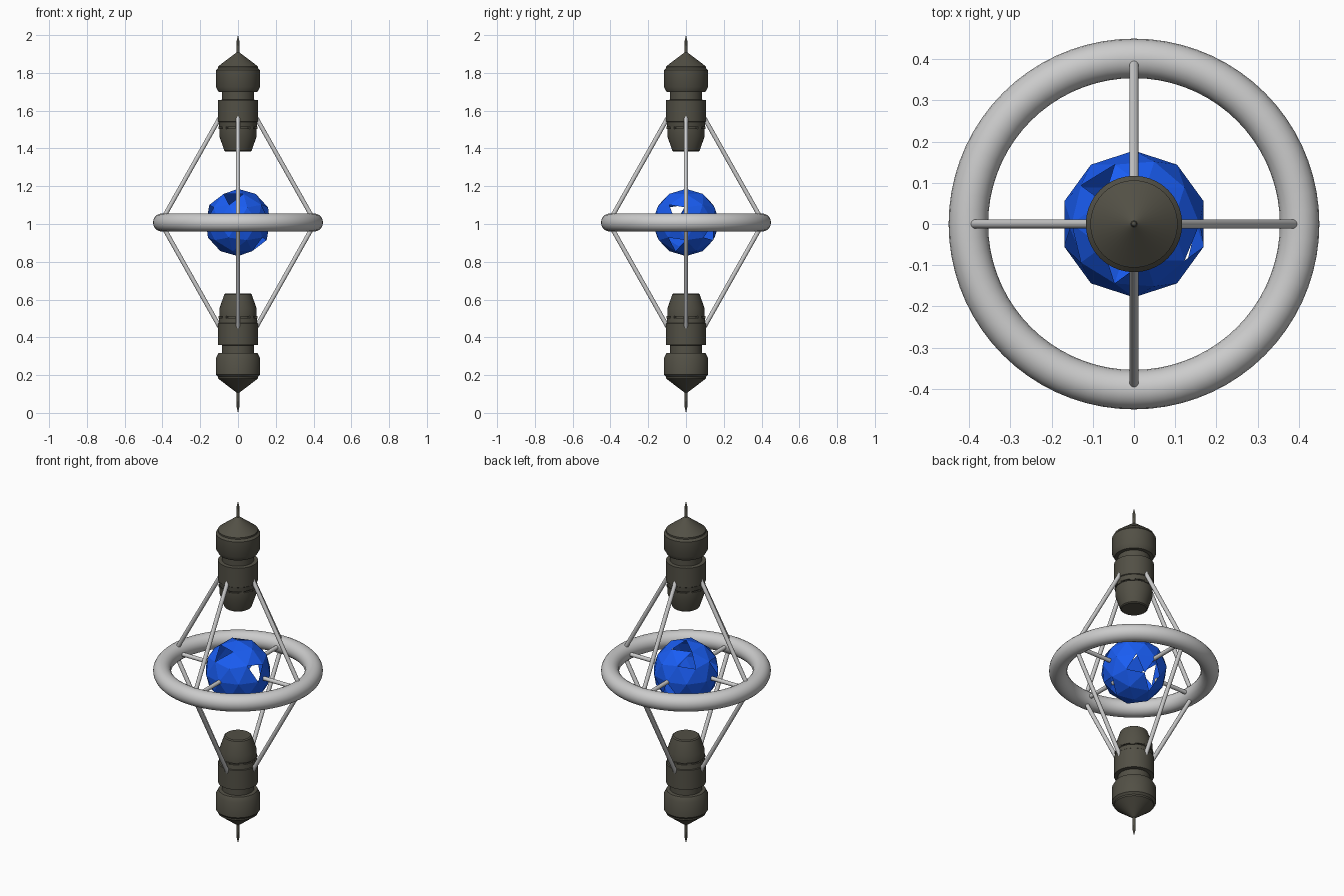
import bpy, bmesh, math
from mathutils import Vector

if "Cube" in bpy.data.objects:
    bpy.data.objects.remove(bpy.data.objects["Cube"])

CZ = 1.008          # height of the ring and core


def material(name, col):
    m = bpy.data.materials.new(name)
    m.diffuse_color = (*col, 1)
    m.use_nodes = True
    m.node_tree.nodes["Principled BSDF"].inputs["Base Color"].default_value = m.diffuse_color
    return m


DARK = material("dark_metal", (0.085, 0.08, 0.06))
BLUE = material("blue_core", (0.01, 0.11, 0.9))


def finish(bm, name, mat=None, smooth=True):
    bmesh.ops.recalc_face_normals(bm, faces=bm.faces)
    me = bpy.data.meshes.new(name)
    bm.to_mesh(me)
    bm.free()
    ob = bpy.data.objects.new(name, me)
    bpy.context.collection.objects.link(ob)
    if mat:
        me.materials.append(mat)
    if smooth:
        bpy.ops.object.select_all(action='DESELECT')
        ob.select_set(True)
        bpy.context.view_layer.objects.active = ob
        bpy.ops.object.shade_smooth_by_angle(angle=math.radians(30))
    return ob


def lathe(name, profile, mat, segs=40):
    bm = bmesh.new()
    vs = [bm.verts.new((r, 0, z)) for r, z in profile]
    edges = [bm.edges.new(p) for p in zip(vs, vs[1:])]
    bmesh.ops.spin(bm, geom=vs + edges, axis=(0, 0, 1), cent=(0, 0, 0),
                   angle=math.tau, steps=segs)
    bmesh.ops.remove_doubles(bm, verts=bm.verts, dist=1e-5)
    return finish(bm, name, mat)


def rod(name, a, b, r):
    a, b = Vector(a), Vector(b)
    bm = bmesh.new()
    bmesh.ops.create_cone(bm, segments=16, radius1=r, radius2=r,
                          depth=(b - a).length, cap_ends=True)
    q = Vector((0, 0, 1)).rotation_difference(b - a)
    for v in bm.verts:
        v.co = q @ v.co + (a + b) / 2
    return finish(bm, name)


# end pods: heights measured from the ring plane, mirrored up and down
POD = [(0, 0.376), (0.066, 0.376), (0.073, 0.381), (0.098, 0.455),
       (0.098, 0.498), (0.090, 0.498), (0.090, 0.506), (0.099, 0.506),
       (0.102, 0.532), (0.106, 0.535), (0.106, 0.648), (0.085, 0.650),
       (0.085, 0.690), (0.103, 0.692), (0.117, 0.718), (0.117, 0.806),
       (0.106, 0.817), (0.106, 0.826), (0.008, 0.900), (0, 0.900)]

for side, s in (("upper", 1), ("lower", -1)):
    lathe(side + "_pod", [(r, CZ + s * z) for r, z in POD], DARK)
    tip = 2.0 if s > 0 else 0.0
    lathe(side + "_needle", [(0, CZ + s * 0.88), (0.008, CZ + s * 0.88),
                             (0.007, tip - s * 0.03), (0, tip)], DARK, 12)
    # small ports round the pod collar
    bm = bmesh.new()
    for i in range(8):
        a = math.tau * i / 8
        vs = bmesh.ops.create_cube(bm, size=1)["verts"]
        bmesh.ops.scale(bm, verts=vs, vec=(0.016, 0.026, 0.012))
        bmesh.ops.translate(bm, verts=vs, vec=(0.094, 0, CZ + s * 0.502))
        for v in vs:
            x, y, z = v.co
            v.co = (x * math.cos(a) - y * math.sin(a),
                    x * math.sin(a) + y * math.cos(a), z)
    finish(bm, side + "_ports", DARK, False)

# main ring
bpy.ops.mesh.primitive_torus_add(major_radius=0.402, minor_radius=0.048,
                                 major_segments=72, minor_segments=20,
                                 location=(0, 0, CZ))
ring = bpy.context.object
ring.name = "main_ring"
bpy.ops.object.shade_smooth()

# struts to both pods and spokes to the core
for i in range(4):
    c, d = ((1, 0), (0, 1), (-1, 0), (0, -1))[i]
    for side, s in (("upper", 1), ("lower", -1)):
        rod(f"{side}_strut_{i}", (0.095 * c, 0.095 * d, CZ + s * 0.557),
            (0.395 * c, 0.395 * d, CZ + s * 0.025), 0.0115)
    rod(f"core_spoke_{i}", (0.15 * c, 0.15 * d, CZ),
        (0.38 * c, 0.38 * d, CZ), 0.0115)

# faceted core shell with a few facets missing
bm = bmesh.new()
bmesh.ops.create_icosphere(bm, subdivisions=2, radius=0.178)
gaps = [(0.8, -0.45, 0.35), (-0.2, 0.71, -0.67), (-0.2, -0.7, 0.68),
        (0.71, -0.39, -0.59), (-0.1, 0.22, 0.97), (-0.87, -0.16, 0.46),
        (-0.55, 0.55, 0.62), (0.17, 0.85, -0.5), (0.67, 0.71, -0.23)]
hit = {max(bm.faces, key=lambda f: f.calc_center_median().normalized().dot(Vector(g)))
       for g in gaps}
bmesh.ops.delete(bm, geom=list(hit), context='FACES')
bmesh.ops.translate(bm, verts=bm.verts, vec=(0, 0, CZ))
finish(bm, "faceted_core", BLUE, False)
